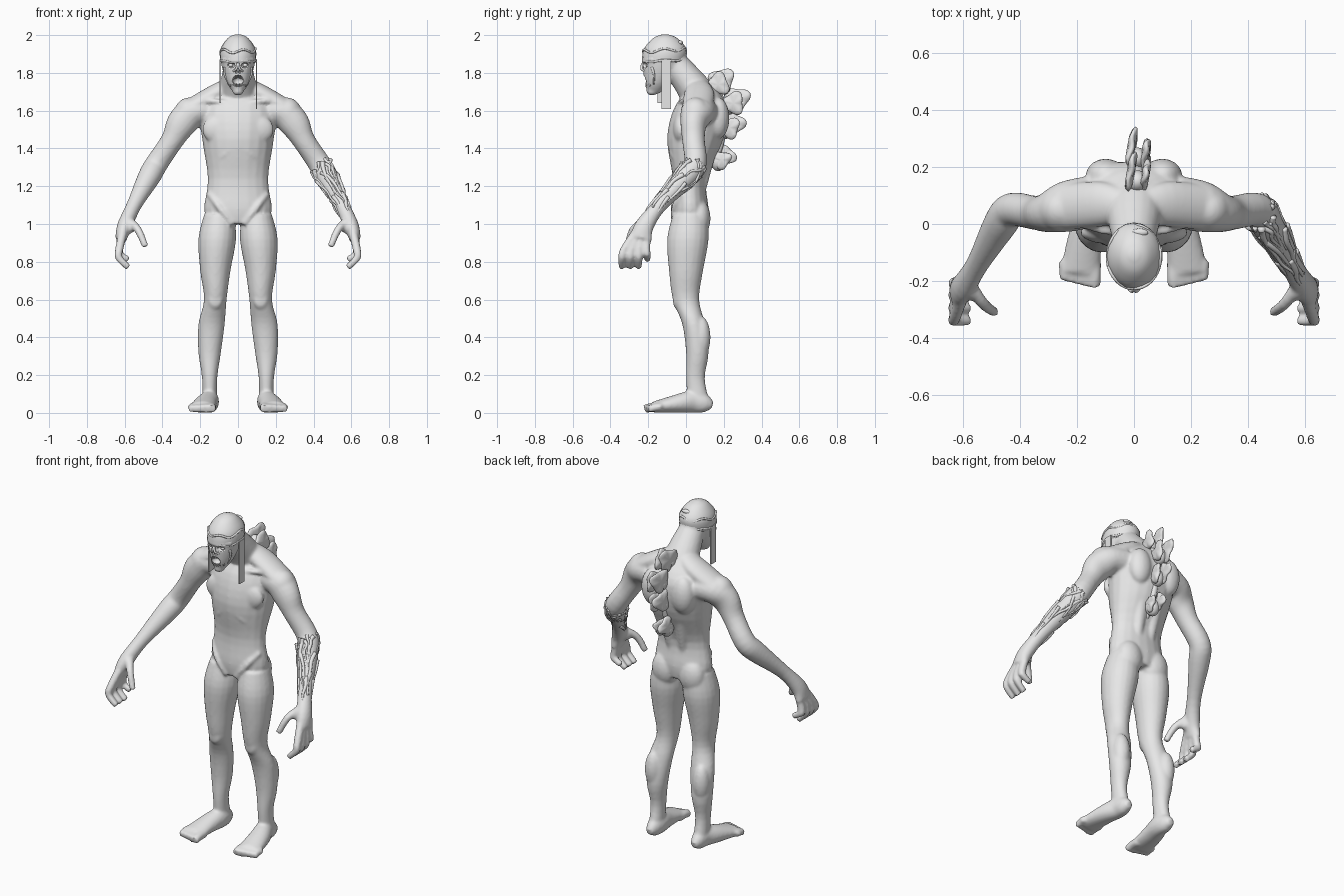
import bpy, bmesh, math, random
from mathutils import Vector, Matrix

if "Cube" in bpy.data.objects:
    bpy.data.objects.remove(bpy.data.objects["Cube"])

grey = bpy.data.materials.new("pale_grey_skin")
grey.use_nodes = True
grey.diffuse_color = (0.8, 0.8, 0.8, 1)
grey.node_tree.nodes["Principled BSDF"].inputs["Base Color"].default_value = grey.diffuse_color
ACROSS, DEPTH, UP = Vector((1, 0, 0)), Vector((0, 1, 0)), Vector((0, 0, 1))


def spline(keys, steps=4):
    """Smooth curve through key tuples."""
    out = []
    for i in range(len(keys) - 1):
        before, start, end, after = [keys[max(0, min(len(keys) - 1, i + k))] for k in (-1, 0, 1, 2)]
        for s in range(steps):
            t = s / steps
            out.append([b + t / 2 * (c - a + t * (2 * a - 5 * b + 4 * c - d + t * (3 * (b - c) + d - a)))
                        for a, b, c, d in zip(before, start, end, after)])
    return out + [list(keys[-1])]


def tangent_frame(points, i, ref):
    """Two axes across the path at point i."""
    along = (points[min(i + 1, len(points) - 1)] - points[max(i - 1, 0)]).normalized()
    u = ref.cross(along).normalized()
    return u, along.cross(u)


def loft(bm, keys, ref=None, side=1, sides=20):
    """Skin elliptical rings (x, y, z, a, b); level rings when ref is None."""
    rows = spline(keys)
    points = [Vector((row[0] * side, row[1], row[2])) for row in rows]
    rings = []
    for i, (point, row) in enumerate(zip(points, rows)):
        u, v = tangent_frame(points, i, ref) if ref else (ACROSS, DEPTH)
        angles = [math.tau * k / sides for k in range(sides)]
        rings.append([bm.verts.new(point + u * row[3] * math.cos(a) + v * row[4] * math.sin(a)) for a in angles])
    faces = [bm.faces.new(rings[0][::-1]), bm.faces.new(rings[-1])]
    for low, high in zip(rings, rings[1:]):
        for k in range(sides):
            n = (k + 1) % sides
            faces.append(bm.faces.new((low[k], low[n], high[n], high[k])))
    bmesh.ops.recalc_face_normals(bm, faces=faces)


def cord(bm, points, radius, ref=DEPTH, side=1, tip=1.0):
    """Round strand through points, tapering to tip * radius."""
    last = len(points) - 1
    sizes = [radius * (1 + (tip - 1) * i / last) for i in range(len(points))]
    loft(bm, [(*p, r, r) for p, r in zip(points, sizes)], ref, side, 10)


def blob(bm, centre, size, side=1):
    x, y, z = centre
    matrix = Matrix.Translation((x * side, y, z)) @ Matrix.Diagonal((*size, 1))
    bmesh.ops.create_uvsphere(bm, u_segments=20, v_segments=12, radius=1, matrix=matrix)


def finish(bm, name, smooth=True):
    mesh = bpy.data.meshes.new(name)
    bm.to_mesh(mesh)
    bm.free()
    mesh.materials.append(grey)
    if smooth:
        mesh.shade_smooth()
    ob = bpy.data.objects.new(name, mesh)
    bpy.context.collection.objects.link(ob)
    return ob


# main rings of the body
TORSO = [(0, .02, 1, .15, .09), (0, .02, 1.08, .18, .1), (0, .02, 1.24, .16, .09),
         (0, .05, 1.45, .19, .15), (0, .08, 1.62, .2, .14), (0, .09, 1.73, .07, .06)]
NECK = [(0, .08, 1.64, .11, .11), (0, .04, 1.72, .1, .09), (0, -.07, 1.86, .07, .07)]
HEAD = [(0, -.17, 1.69, .02, .03), (0, -.15, 1.75, .06, .07), (0, -.12, 1.85, .09, .11),
        (0, -.11, 1.92, .09, .11), (0, -.11, 1.98, .05, .06), (0, -.11, 2, .01, .01)]
LEG = [(.1, .02, 1.05, .08, .09), (.11, .01, .92, .1, .11), (.12, 0, .75, .08, .09), (.12, 0, .6, .06, .07),
       (.14, .04, .47, .07, .06), (.15, .06, .32, .06, .06), (.15, .05, .18, .04, .05), (.15, .07, .04, .04, .06)]
FOOT = [(.15, .14, .04, .02, .02), (.15, .1, .05, .04, .05), (.15, .04, .06, .05, .06),
        (.17, -.04, .05, .06, .05), (.19, -.17, .03, .07, .03)]
ARM = [(.15, .08, 1.6, .08, .09), (.24, .06, 1.59, .08, .09), (.3, .04, 1.53, .08, .07),
       (.35, .04, 1.44, .06, .06), (.43, .05, 1.32, .06, .06), (.47, 0, 1.25, .06, .06),
       (.55, -.14, 1.1, .04, .04), (.6, -.22, .99, .04, .05), (.62, -.24, .92, .03, .06)]
TRAPEZIUS = [(.03, .06, 1.73, .05, .06), (.12, .07, 1.69, .05, .08), (.24, .06, 1.62, .05, .08)]
SPINE_MUSCLE = [(.04, .07, 1.12, .02, .02), (.05, .13, 1.38, .04, .03), (.06, .17, 1.5, .04, .03)]
# centre and size of each muscle
MUSCLES = {"chest": ((.09, -.03, 1.5), (.1, .04, .08)), "shoulder_blade": ((.1, .17, 1.56), (.07, .06, .11)),
           "buttock": ((.09, .07, 1.03), (.08, .06, .1)), "shoulder": ((.26, .05, 1.58), (.08, .08, .09)),
           "kneecap": ((.12, -.05, .6), (.04, .02, .05)), "calf": ((.16, .08, .4), (.05, .05, .11)),
           "thigh": ((.12, -.04, .8), (.06, .05, .16)), "thumb_base": ((.57, -.24, .99), (.03, .03, .04))}

body = bmesh.new()
loft(body, TORSO)
loft(body, NECK, DEPTH)
loft(body, HEAD)
for side in (1, -1):
    loft(body, LEG, None, side)
    loft(body, FOOT, UP, side)
    for limb in (ARM, TRAPEZIUS, SPINE_MUSCLE):
        loft(body, limb, DEPTH, side)
    for centre, size in MUSCLES.values():
        blob(body, centre, size, side)
    # fingers curl inward and fan out from front to back
    for i in range(4):
        rise = .04 if i == 3 else 0
        cord(body, [(.61, -.27 + .02 * i, .95), (.63, -.33 + .04 * i, .86), (.63, -.34 + .045 * i, .82 + rise / 2),
                    (.58, -.34 + .045 * i, .77 + rise)], .024, DEPTH, side, .75)
    # thumb
    cord(body, [(.58, -.21, 1.02), (.53, -.28, .97), (.49, -.31, .88)], .024, DEPTH, side, .75)
    # toes
    for i in range(5):
        x, y = .14 + .026 * i, .006 * i
        cord(body, [(x, -.13, .03), (x, y - .18, .03), (x, y - .22, .02)], .026 - y / 6, UP, side, .9)
    # collarbone, rib arch, hip crease, brow and side ribs
    cord(body, [(.02, -.03, 1.63), (.12, -.02, 1.65), (.23, .02, 1.65)], .014, UP, side)
    cord(body, [(.01, -.08, 1.41), (.07, -.07, 1.37), (.13, -.02, 1.3)], .014, UP, side)
    cord(body, [(.15, -.01, 1.16), (.1, -.06, 1.09), (.03, -.06, 1)], .018, UP, side)
    cord(body, [(0, -.22, 1.86), (.04, -.21, 1.87), (.08, -.17, 1.87)], .013, UP, side)
    for i in range(3):
        x, z = .16 - .007 * i, 1.43 - .045 * i
        cord(body, [(x - .06, .01 * i - .06, z - .02), (x, 0, z), (x + .01, .07, z + .03)], .012, UP, side)
blob(body, (0, -.18, 1.7), (.03, .03, .02))
skin = finish(body, "body")

# eye sockets, nostrils and open mouth are cut out of the fused body
cut = bmesh.new()
for side in (1, -1):
    blob(cut, (.038, -.22, 1.84), (.022, .026, .014), side)
    blob(cut, (.009, -.23, 1.806), (.006, .02, .01), side)
blob(cut, (0, -.22, 1.758), (.03, .04, .03))
cutter = finish(cut, "mouth_eye_cutter")
cutter.hide_render = True
remesh = skin.modifiers.new("fuse", "REMESH")
remesh.mode, remesh.voxel_size = "VOXEL", .008
soften = skin.modifiers.new("soften", "SMOOTH")
soften.factor, soften.iterations = .5, 7
carve = skin.modifiers.new("carve", "BOOLEAN")
carve.operation, carve.object, carve.solver = "DIFFERENCE", cutter, "EXACT"
fused = bpy.data.meshes.new_from_object(skin.evaluated_get(bpy.context.evaluated_depsgraph_get()))
skin.modifiers.clear()
skin.data = fused
fused.materials.clear()
fused.materials.append(grey)
fused.polygons.foreach_set("material_index", [0] * len(fused.polygons))
fused.shade_smooth()
bpy.data.objects.remove(cutter)

# tight skull cap with a wavy hem, a fold above it and a knot at the back
cap = bmesh.new()
loft(cap, [(x, y, z + .004, a + .004, b + .004) for x, y, z, a, b in HEAD[2:]])
for z, wave in ((1.865, .004), (1.92, .009)):
    angles = [math.tau * i / 24 for i in range(25)]
    cord(cap, [(.093 * math.sin(a), -.115 - .112 * math.cos(a), z - .006 * math.cos(a) + wave * math.sin(5 * a))
               for a in angles], .006, UP)
blob(cap, (.02, -.03, 1.96), (.03, .014, .012))
finish(cap, "skull_cap")

# eyeballs, facial scars and teeth
face = bmesh.new()
for side in (1, -1):
    blob(face, (.038, -.2, 1.84), (.012, .012, .01), side)
    cord(face, [(0, -.23, 1.85), (.01, -.235, 1.82), (.03, -.21, 1.8), (.04, -.19, 1.73)], .007, DEPTH, side, .7)
    cord(face, [(.07, -.18, 1.83), (.07, -.17, 1.79), (.05, -.17, 1.74)], .008, DEPTH, side, .5)
for i in range(-3, 4):
    x, y, bend = .008 * i, -.21, .0007 * i * i
    for lip, reach in ((1.789 - bend, -.017), (1.727 + bend, .015)):
        cord(face, [(x, y, lip), (x, y - .004, lip + reach)], .0045, DEPTH, 1, .4)
finish(face, "face_details")

# hanging strips beside the face
strips = bmesh.new()
for x, y, low in ((.098, -.105, 1.61), (-.094, -.125, 1.64)):
    height = 1.87 - low
    matrix = Matrix.Translation((x, y, low + height / 2)) @ Matrix.Diagonal((.006, .05, height, 1))
    bmesh.ops.create_cube(strips, size=1, matrix=matrix)
finish(strips, "hanging_strips", smooth=False)


def lobe(bm, x, y, z, radius, phase, points=14):
    """Thin ear-shaped growth with a ruffled three-lobed rim."""
    def loop(scale, offset):
        verts = []
        for k in range(points):
            a = math.tau * k / points
            r = radius * scale * (1 + .25 * math.cos(3 * a + phase))
            ruffle = .01 * math.sin(5 * a) + .18 * r * math.cos(a)
            verts.append(bm.verts.new((x + offset + ruffle, y + r * math.cos(a), z + r * math.sin(a))))
        return verts
    left, rim, right = loop(.7, -.015), loop(1, 0), loop(.7, .015)
    faces = [bm.faces.new(left), bm.faces.new(right[::-1])]
    for inner, outer in ((left, rim), (rim, right)):
        for k in range(points):
            n = (k + 1) % points
            faces.append(bm.faces.new((inner[n], inner[k], outer[k], outer[n])))
    bmesh.ops.recalc_face_normals(bm, faces=faces)


# growths along the spine, joined by a ridge
growth = bmesh.new()
for i, (y, z, radius) in enumerate([(.19, 1.76, .075), (.27, 1.66, .075), (.25, 1.53, .07), (.21, 1.36, .06)]):
    lobe(growth, -.01, y, z, radius, 4 + i)
    lobe(growth, .04, y - .02, z - .02, radius * .9, 2 + i)
    blob(growth, (.01, y - .04, z - .03), (.04, .04, .05))
cord(growth, [(.01, .13, 1.73), (.01, .2, 1.6), (.01, .17, 1.38), (.01, .1, 1.27)], .032, DEPTH, 1, .4)
spine = finish(growth, "spine_growths")
rounding = spine.modifiers.new("round", "SUBSURF")
rounding.levels = rounding.render_levels = 1

# gnarled strands lying along the left forearm
random.seed(4)
bark = bmesh.new()
rows = spline(ARM[4:8], 8)[:21]
centres = [Vector(row[:3]) for row in rows]
COUNT = 34
for i in range(COUNT):
    start, turn, twist = random.randint(0, 14), math.tau * i * 5 / COUNT, random.uniform(-.2, .2)
    strand = []
    for j in range(start, min(start + random.randint(7, 11), len(rows)), 2):
        u, v = tangent_frame(centres, j, DEPTH)
        a = turn + twist * (j - start) + random.uniform(-.15, .15)
        r = rows[j][3] + random.uniform(-.008, .002)
        strand.append(tuple(centres[j] + (u * math.cos(a) + v * math.sin(a)) * r))
    cord(bark, strand, random.uniform(.009, .014), DEPTH, 1, .35)
finish(bark, "forearm_growths")
